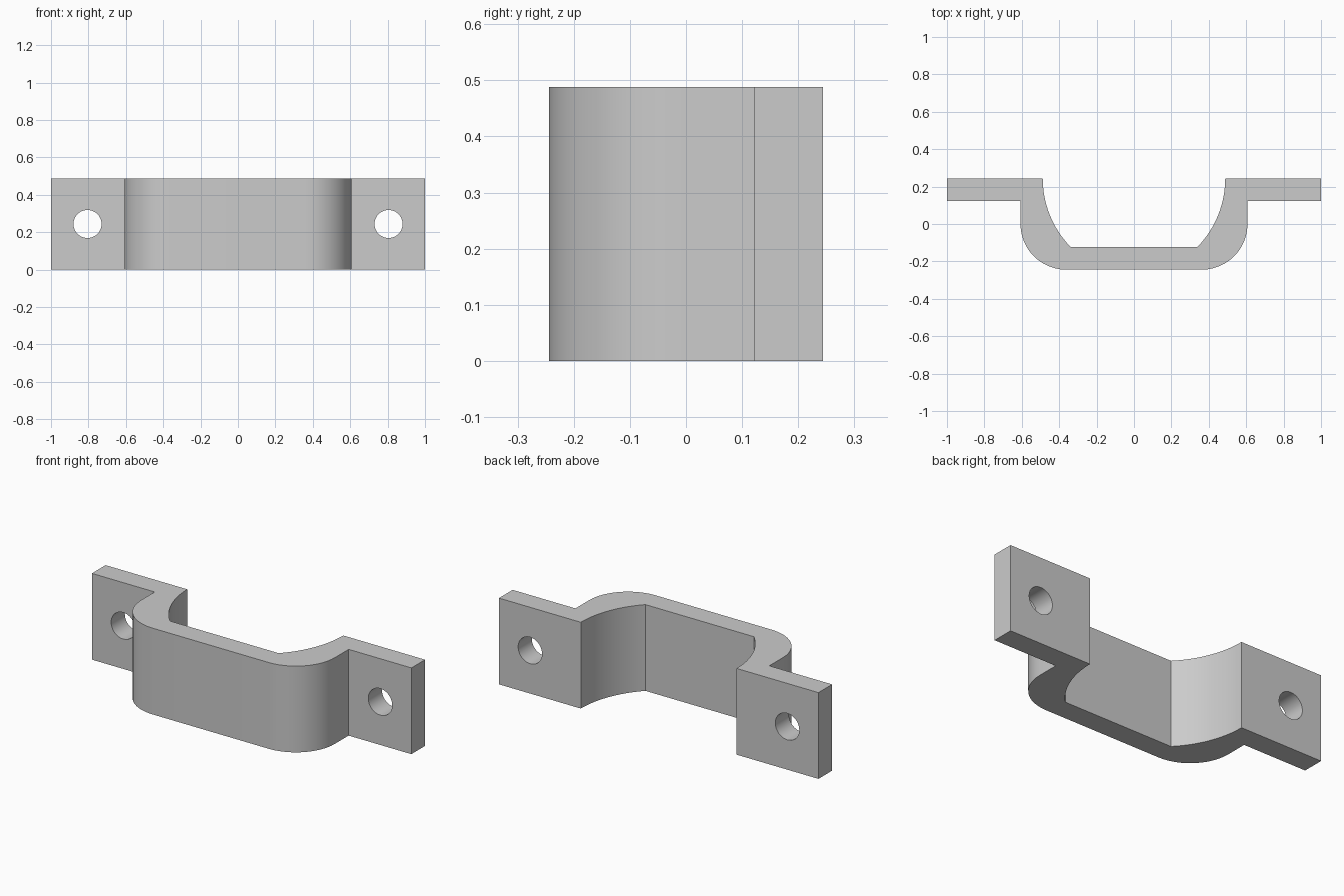
import bpy, bmesh, math

if "Cube" in bpy.data.objects:
    bpy.data.objects.remove(bpy.data.objects["Cube"])

H = 0.488          # width of the strap along z
T = 0.122          # sheet thickness
D = 0.244          # half depth

grey = bpy.data.materials.new("plain grey")
grey.diffuse_color = (0.6, 0.6, 0.6, 1)
grey.use_nodes = True
grey.node_tree.nodes["Principled BSDF"].inputs["Base Color"].default_value = grey.diffuse_color


def arc(cx, cy, r, a0, a1, n):
    """Points along an arc, angles in degrees."""
    return [(cx + r * math.cos(math.radians(a0 + (a1 - a0) * i / n)),
             cy + r * math.sin(math.radians(a0 + (a1 - a0) * i / n)))
            for i in range(n + 1)]


# right half of the outline: inner curve, tab, rounded outer corner
R = 0.5266
sweep = math.degrees(math.asin((D + T) / R))
half = arc(0.488 - R, D, R, -sweep, 0, 12)
half += [(1, D), (1, T), (0.607, T)]
half += arc(0.607 - D, 0, D, 0, -90, 12)
outline = half + [(-x, y) for x, y in reversed(half)]

# strap body: extruded outline
bm = bmesh.new()
base = bm.faces.new([bm.verts.new((x, y, 0)) for x, y in outline])
ext = bmesh.ops.extrude_face_region(bm, geom=[base])
bmesh.ops.translate(bm, vec=(0, 0, H),
                    verts=[v for v in ext["geom"] if isinstance(v, bmesh.types.BMVert)])
bmesh.ops.recalc_face_normals(bm, faces=bm.faces)
mesh = bpy.data.meshes.new("strap_bracket")
bm.to_mesh(mesh)
bm.free()
mesh.materials.append(grey)
strap = bpy.data.objects.new("strap_bracket", mesh)
bpy.context.collection.objects.link(strap)

# screw holes through both tabs
for side, x in (("left", -0.805), ("right", 0.805)):
    bpy.ops.mesh.primitive_cylinder_add(vertices=48, radius=0.075, depth=0.4,
                                        location=(x, 0.183, H / 2),
                                        rotation=(math.pi / 2, 0, 0))
    cutter = bpy.context.object
    cutter.name = side + "_hole_cutter"
    cutter.data.materials.append(grey)
    mod = strap.modifiers.new(side + "_hole", "BOOLEAN")
    mod.operation = "DIFFERENCE"
    mod.solver = "EXACT"
    mod.object = cutter
    cutter.hide_render = True
    bpy.context.view_layer.objects.active = strap
    bpy.ops.object.modifier_apply(modifier=mod.name)
    bpy.data.objects.remove(cutter)

# smooth curves, sharp corners
bpy.ops.object.select_all(action="DESELECT")
strap.select_set(True)
bpy.context.view_layer.objects.active = strap
bpy.ops.object.shade_smooth_by_angle(angle=math.radians(30))
